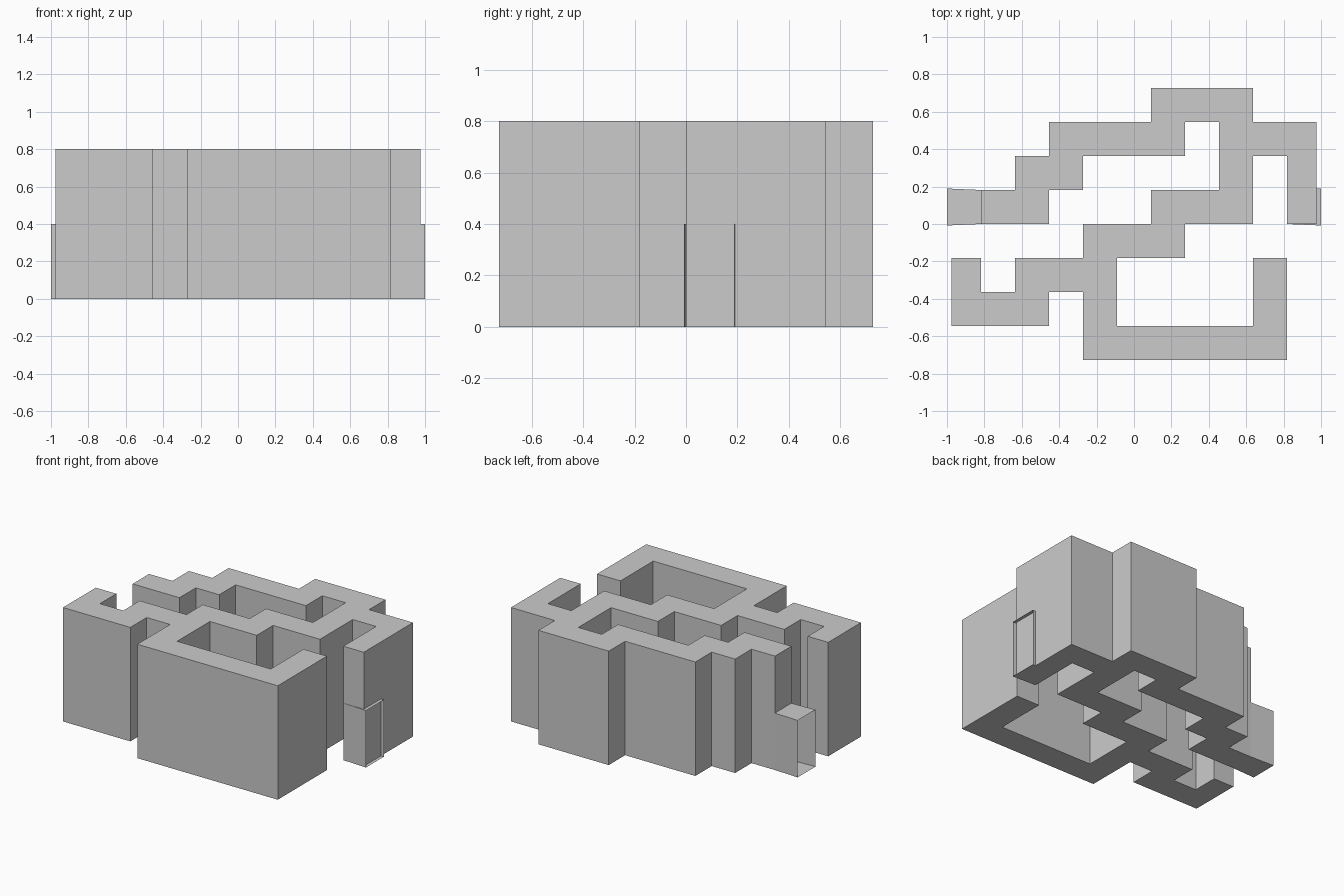
import bpy, bmesh
from math import radians

if "Cube" in bpy.data.objects:
    bpy.data.objects.remove(bpy.data.objects["Cube"])

P = 2 / 11          # grid pitch
H = 0.8             # wall height
OUTER = 0.977       # outer columns are trimmed slightly

# Plan of the maze walls, back row first
PLAN = [
    "......###..",
    "...####.###",
    "..##....#.#",
    ".##...###.#",
    "....###....",
    "#.###....#.",
    "###.#....#.",
    "....######.",
]

def finish(name, bm):
    bmesh.ops.remove_doubles(bm, verts=bm.verts, dist=1e-5)
    bmesh.ops.dissolve_limit(bm, angle_limit=radians(1), verts=bm.verts, edges=bm.edges)
    me = bpy.data.meshes.new(name)
    bm.to_mesh(me)
    bm.free()
    ob = bpy.data.objects.new(name, me)
    bpy.context.collection.objects.link(ob)
    return ob

def quad(bm, *pts):
    return bm.faces.new([bm.verts.new(p) for p in pts])

# Maze walls: floor plan cells merged, then extruded upward
bm = bmesh.new()
for r, row in enumerate(PLAN):
    y1 = (4 - r) * P
    y0 = y1 - P
    for c, ch in enumerate(row):
        if ch == "#":
            x0 = max(-1 + c * P, -OUTER)
            x1 = min(-1 + (c + 1) * P, OUTER)
            quad(bm, (x0, y0, 0), (x1, y0, 0), (x1, y1, 0), (x0, y1, 0))
bmesh.ops.remove_doubles(bm, verts=bm.verts, dist=1e-5)
ext = bmesh.ops.extrude_face_region(bm, geom=bm.faces[:], use_keep_orig=True)
top = [g for g in ext["geom"] if isinstance(g, bmesh.types.BMVert)]
bmesh.ops.translate(bm, verts=top, vec=(0, 0, H))
bmesh.ops.recalc_face_normals(bm, faces=bm.faces[:])
finish("maze_walls", bm)

# Doorways: low boxes at both ends, flared slightly and open outward
def doorway(name, s):
    bm = bmesh.new()
    xi, xo, h, f = s * (1 - P), s, 0.4, 0.008
    sec = [[(xi, 0, 0), (xi, P, 0), (xi, P, h), (xi, 0, h)],
           [(xo, -f, 0), (xo, P + f, 0), (xo, P + f, h), (xo, -f, h)]]
    for i in range(4):
        j = (i + 1) % 4
        quad(bm, sec[0][i], sec[0][j], sec[1][j], sec[1][i])
    quad(bm, *sec[0])
    bmesh.ops.remove_doubles(bm, verts=bm.verts, dist=1e-5)
    bmesh.ops.recalc_face_normals(bm, faces=bm.faces[:])
    finish(name, bm)

doorway("entrance_doorway", -1)
doorway("exit_doorway", 1)
